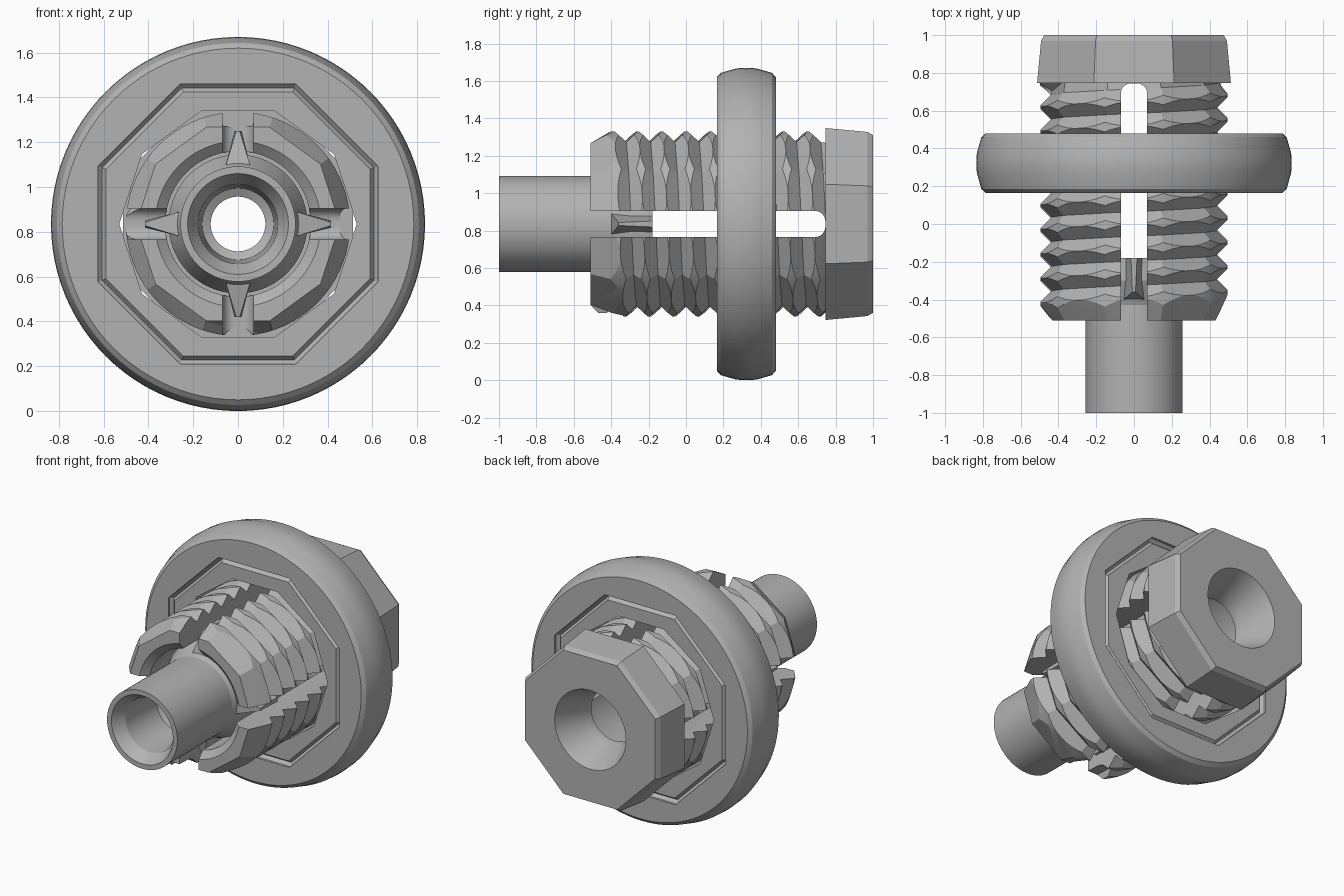
import bpy, bmesh
from math import sin, cos, pi, radians

AXIS_Z = 0.835

cube = bpy.data.objects.get("Cube")
if cube:
    bpy.data.objects.remove(cube, do_unlink=True)

grey = bpy.data.materials.new("plain grey")
grey.use_nodes = True
grey.diffuse_color = (0.45, 0.45, 0.45, 1)
grey.node_tree.nodes["Principled BSDF"].inputs["Base Color"].default_value = (0.45, 0.45, 0.45, 1)


def point(y, r, phi):
    # phi runs from the top towards +x, around the y axis
    return (r * sin(phi), y, AXIS_Z + r * cos(phi))


def finish(name, bm):
    bmesh.ops.recalc_face_normals(bm, faces=bm.faces)
    me = bpy.data.meshes.new(name)
    bm.to_mesh(me)
    bm.free()
    me.materials.append(grey)
    ob = bpy.data.objects.new(name, me)
    bpy.context.collection.objects.link(ob)
    return ob


def lathe(name, profile, sides=72, phase=0.0, closed=False, flats=False):
    """Turn (y, radius) points around the long axis; flats: radius is the apothem."""
    bm = bmesh.new()
    k = 1 / cos(pi / sides) if flats else 1
    rings = [[bm.verts.new(point(y, r * k, radians(phase) + 2 * pi * i / sides))
              for i in range(sides)] for y, r in profile]
    pairs = list(zip(rings, rings[1:]))
    if closed:
        pairs.append((rings[-1], rings[0]))
    else:
        bm.faces.new(rings[0])
        bm.faces.new(rings[-1])
    for a, b in pairs:
        for i in range(sides):
            j = (i + 1) % sides
            bm.faces.new((a[i], a[j], b[j], b[i]))
    return finish(name, bm)


def boolean(ob, tool, operation):
    mod = ob.modifiers.new("cut", 'BOOLEAN')
    mod.object = tool
    mod.operation = operation
    mod.solver = 'EXACT'
    bpy.context.view_layer.objects.active = ob
    bpy.ops.object.modifier_apply(modifier=mod.name)
    bpy.data.objects.remove(tool, do_unlink=True)


def octagon(name, profile):
    return lathe(name, profile, 8, 22.5, flats=True)


# Ten-sided helical thread
def thread(name, turns=10, sides=10, pitch=0.13, crest=0.525, valley=0.46):
    bm = bmesh.new()
    cols = []
    for k in range(sides):
        deg = 198 + 36 * k
        phi = radians(deg)
        y0 = -0.455 + pitch * (deg - 180) / 360
        col = [bm.verts.new(point(-0.51, 0.455, phi))]
        for t in range(turns):
            y = y0 + pitch * t
            col.append(bm.verts.new(point(y, crest if y < 0.76 else 0.45, phi)))
            y += pitch / 2
            col.append(bm.verts.new(point(y, valley if y < 0.76 else 0.45, phi)))
        col.append(bm.verts.new(point(0.93, 0.45, phi)))
        cols.append(col)
    for a, b in zip(cols, cols[1:]):
        for j in range(len(a) - 1):
            bm.faces.new((a[j], b[j], b[j + 1], a[j + 1]))
    # The seam joins each turn to the next one
    a, b = cols[-1], cols[0]
    for j in range(1, len(a) - 3):
        bm.faces.new((a[j], b[j + 2], b[j + 3], a[j + 1]))
    bm.faces.new((a[0], a[1], b[3], b[2], b[1], b[0]))
    bm.faces.new((a[-4], a[-3], a[-2], a[-1], b[-1], b[-2]))
    bm.faces.new([c[0] for c in cols])
    bm.faces.new([c[-1] for c in cols])
    bmesh.ops.triangulate(bm, faces=bm.faces)
    return finish(name, bm)


def slot_cutter(along_x):
    bm = bmesh.new()
    bmesh.ops.create_cube(bm, size=1)
    w, y1, y2 = 0.14, -0.7, 0.745
    for v in bm.verts:
        v.co.x *= 1.4 if along_x else w
        v.co.z = v.co.z * (w if along_x else 1.4) + AXIS_Z
        v.co.y = y2 if v.co.y > 0 else y1
    # Round the closed end
    ends = [e for e in bm.edges if all(abs(v.co.y - y2) < 0.001 for v in e.verts)]
    axis = 0 if along_x else 2
    ends = [e for e in ends if abs(e.verts[0].co[axis] - e.verts[1].co[axis]) > 1]
    bmesh.ops.bevel(bm, geom=ends, offset=0.055, segments=6, profile=0.5, affect='EDGES')
    return finish("slot_cutter", bm)


# Slotted threaded body with octagonal head
body = thread("threaded_body")
boolean(body, lathe("crest_trim", [(-0.6, 0.5), (1.1, 0.5)], 72), 'INTERSECT')
head = octagon("head", [(0.747, 0.513), (0.97, 0.492), (1.0, 0.475)])
boolean(body, head, 'UNION')
bore = [(-0.6, 0.37), (-0.51, 0.37), (-0.47, 0.325), (0.745, 0.325),
        (0.7451, 0.17), (0.8, 0.175), (1.0, 0.26), (1.1, 0.3)]
boolean(body, lathe("bore_cutter", bore), 'DIFFERENCE')
for along_x in (True, False):
    boolean(body, slot_cutter(along_x), 'DIFFERENCE')

# Round collar with an octagonal opening
collar = lathe("round_collar", [
    (0.165, 0.785), (0.185, 0.808), (0.27, 0.832), (0.323, 0.835),
    (0.376, 0.832), (0.46, 0.808), (0.48, 0.785)], 96)
boolean(collar, octagon("opening_cutter", [
    (0.1, 0.625), (0.18, 0.625), (0.2, 0.605), (0.445, 0.605),
    (0.465, 0.625), (0.6, 0.625)]), 'DIFFERENCE')

# Octagonal nut set in the collar
nut = octagon("inset_nut", [(0.178, 0.59), (0.2, 0.607), (0.445, 0.607), (0.467, 0.59)])
boolean(nut, lathe("nut_hole_cutter", [(0.0, 0.53), (0.7, 0.53)], 10, 18), 'DIFFERENCE')

# Hollow expanding plug tube
lathe("plug_tube", [
    (-1.0, 0.257), (-0.43, 0.257), (-0.3, 0.31), (-0.18, 0.31), (-0.18, 0.122),
    (-0.6, 0.122), (-0.62, 0.16), (-0.92, 0.178), (-1.0, 0.225)], closed=True)

# Four wedge ribs that sit in the slots
for n, side in enumerate(("top", "left", "bottom", "right")):
    bm = bmesh.new()
    c, s = cos(n * pi / 2), sin(n * pi / 2)

    def corner(t, y, r):
        return bm.verts.new((t * c + r * s, y, AXIS_Z + r * c - t * s))

    base = [corner(t, y, 0.26) for t, y in ((-0.055, -0.18), (0.055, -0.18), (0.055, -0.4), (-0.055, -0.4))]
    top = [corner(t, y, 0.415) for t, y in ((-0.016, -0.18), (0.016, -0.18), (0.008, -0.36), (-0.008, -0.36))]
    bm.faces.new(base)
    bm.faces.new(top)
    for i in range(4):
        j = (i + 1) % 4
        bm.faces.new((base[i], base[j], top[j], top[i]))
    finish(side + "_wedge_rib", bm)

# Smooth the turned surfaces and keep hard edges
bpy.ops.object.select_all(action='DESELECT')
for ob in bpy.context.collection.objects:
    if ob.type == 'MESH':
        ob.select_set(True)
        bpy.context.view_layer.objects.active = ob
bpy.ops.object.shade_smooth_by_angle(angle=radians(22))
